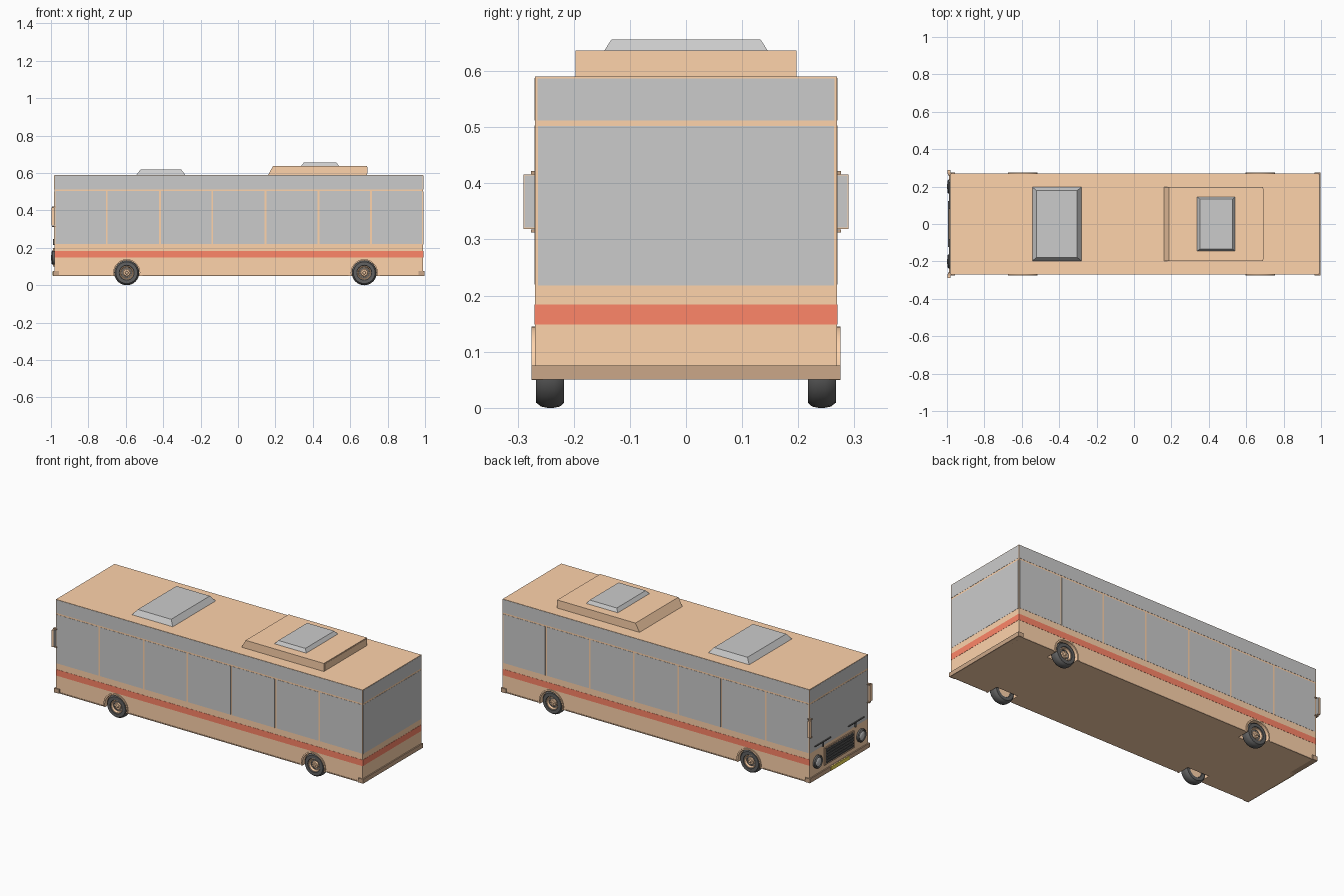
import bpy, bmesh, math

if "Cube" in bpy.data.objects:
    bpy.data.objects.remove(bpy.data.objects["Cube"])

def material(name, r, g, b):
    m = bpy.data.materials.new(name)
    m.diffuse_color = (r, g, b, 1)
    m.use_nodes = True
    m.node_tree.nodes["Principled BSDF"].inputs["Base Color"].default_value = m.diffuse_color
    return m

ORANGE = material("orange_paint", 1, .655, .41)
RED = material("red_paint", 1, .24, .14)
BROWN = material("brown_trim", .6, .39, .25)
BLACK = material("black_rubber", .12, .12, .12)
YELLOW = material("yellow_plate", .9, .75, .1)

def finish(name, bm, mat=None):
    bmesh.ops.remove_doubles(bm, verts=bm.verts, dist=1e-5)
    bmesh.ops.recalc_face_normals(bm, faces=bm.faces)
    me = bpy.data.meshes.new(name)
    bm.to_mesh(me)
    bm.free()
    ob = bpy.data.objects.new(name, me)
    bpy.context.collection.objects.link(ob)
    if mat:
        me.materials.append(mat)
    return ob

def block(name, x, y, z, mat=None, top_x=None, top_y=None):
    """Box from ranges; optional smaller ranges for the top make it taper."""
    bm = bmesh.new()
    v = []
    for (xa, xb), (ya, yb), zz in ((x, y, z[0]), (top_x or x, top_y or y, z[1])):
        v += [bm.verts.new(p) for p in ((xa, ya, zz), (xb, ya, zz), (xb, yb, zz), (xa, yb, zz))]
    for f in ((3, 2, 1, 0), (4, 5, 6, 7), (0, 1, 5, 4), (1, 2, 6, 5), (2, 3, 7, 6), (3, 0, 4, 7)):
        bm.faces.new([v[i] for i in f])
    return finish(name, bm, mat)

def side_range(s, a, b):
    return tuple(sorted((s * a, s * b)))

def lathe(name, profile, centre, axis, sign, mat=None, n=24, start=0, end=360, closed=False):
    """Spin (radius, depth) points about the x or y axis."""
    bm = bmesh.new()
    full = end - start == 360
    prof = profile + profile[:1] if closed else profile
    rings = []
    for i in range(n + 1):
        a = math.radians(start + (end - start) * i / n)
        ring = []
        for r, d in prof:
            c, s = r * math.cos(a), r * math.sin(a)
            off = (sign * d, c, s) if axis == "x" else (c, sign * d, s)
            ring.append(bm.verts.new([p + o for p, o in zip(centre, off)]))
        rings.append(ring)
    for a, b in zip(rings, rings[1:]):
        for j in range(len(prof) - 1):
            bm.faces.new((a[j], a[j + 1], b[j + 1], b[j]))
    if not full:
        for ring in (rings[0], rings[-1]):
            bm.faces.new(ring[:-1])
    ob = finish(name, bm, mat)
    bpy.context.view_layer.objects.active = ob
    bpy.ops.object.select_all(action='DESELECT')
    ob.select_set(True)
    bpy.ops.object.shade_smooth_by_angle(angle=math.radians(30))
    return ob

X0, X1, W = -.982, .99, .269
SIDES = ((-1, "right"), (1, "left"))
WHEELS = ((-.595, "front"), (.675, "rear"))
HUB_Z = .067

# Body shell with wheel wells cut out
body = block("body", (X0, X1), (-W, W), (.05, .59), ORANGE)
for wx, _ in WHEELS:
    for s, _ in SIDES:
        cut = lathe("well_cutter", [(0, .2), (.072, .2), (.072, .3), (0, .3)],
                    (wx, 0, HUB_Z), "y", s, ORANGE)
        cut.hide_render = True
        mod = body.modifiers.new("well", 'BOOLEAN')
        mod.operation, mod.object = 'DIFFERENCE', cut
        bpy.context.view_layer.objects.active = body
        bpy.ops.object.modifier_apply(modifier=mod.name)
        bpy.data.objects.remove(cut)

# Side windows, upper glass band and red stripe
posts = [X0, -.702, -.417, -.138, .147, .43, .711, X1]
for s, side in SIDES:
    y = side_range(s, W - .004, W + .001)
    for i, (a, b) in enumerate(zip(posts, posts[1:])):
        block(f"{side}_window_{i + 1}", (a + .005, b - .005), y, (.22, .503))
    block(f"{side}_upper_glass", (X0 + .003, X1 - .003), y, (.512, .588))
    block(f"{side}_stripe", (X0, X1), y, (.148, .184), RED)
    block(f"{side}_skirt_edge", (X0, wx_a := -.68), side_range(s, W - .004, W + .002), (.05, .056), BROWN)
    block(f"{side}_skirt_middle", (-.51, .59), side_range(s, W - .004, W + .002), (.05, .056), BROWN)
    block(f"{side}_skirt_rear", (.76, X1), side_range(s, W - .004, W + .002), (.05, .056), BROWN)

# End glass, rear stripe and bumpers
for x, end, d in ((X0, "front", -1), (X1, "rear", 1)):
    xr = tuple(sorted((x - d * .004, x + d * .001)))
    block(f"{end}_windscreen", xr, (-.264, .264), (.218, .502))
    block(f"{end}_upper_glass", xr, (-.265, .265), (.512, .587))
    bumper = tuple(sorted((x - d * .025, x + d * .007)))
    block(f"{end}_bumper", bumper, (-.275, .275), (.05, .075), BROWN)
block("rear_stripe", (X1 - .004, X1 + .001), (-W, W), (.148, .184), RED)

# Wheels and arches
tyre = [(.04, .217), (.058, .217), (.065, .225), (.067, .235), (.067, .248),
        (.065, .258), (.058, .267), (.04, .267), (.037, .262), (.037, .222)]
rim = [(0, .222), (.038, .222), (.038, .263), (.034, .263), (.03, .252), (.02, .252),
       (.017, .258), (.009, .258), (.007, .266), (0, .266)]
for wx, end in WHEELS:
    for s, side in SIDES:
        c = (wx, 0, HUB_Z)
        lathe(f"{end}_{side}_tyre", tyre, c, "y", s, BLACK, closed=True)
        lathe(f"{end}_{side}_rim", rim, c, "y", s, ORANGE)
        lathe(f"{end}_{side}_rim_groove", [(.022, .2515), (.028, .2515), (.028, .2535), (.022, .2535)],
              c, "y", s, BLACK, closed=True)
        lathe(f"{end}_{side}_wheel_arch", [(.07, .255), (.078, .255), (.078, .275), (.07, .275)],
              c, "y", s, ORANGE, 16, -13, 193, True)

# Roof hatch, air unit and its panel
block("front_roof_hatch", (-.545, -.28), (-.198, .198), (.588, .62), None, (-.52, -.305), (-.178, .178))
block("air_unit", (.16, .69), (-.197, .197), (.588, .637), ORANGE, (.187, .69))
block("air_unit_rear_panel", (.685, .692), (-.191, .191), (.597, .632), ORANGE)
block("air_unit_hatch", (.336, .541), (-.146, .146), (.636, .656), None, (.352, .526), (-.133, .133))

# Grille with slats, plate
block("grille_frame", (-.988, X0 + .004), (-.135, .135), (.1, .2), BROWN)
block("grille_panel", (-.989, X0), (-.125, .125), (.107, .193), BLACK)
for i in range(5):
    z = .114 + i * .016
    block(f"grille_slat_{i + 1}", (-.994, X0), (-.122, .122), (z, z + .007), BLACK)
block("number_plate", (-.993, -.985), (-.085, .085), (.052, .074), YELLOW)

# Headlights, wipers and mirrors
for s, side in SIDES:
    c = (X0, s * .2, .147)
    lathe(f"{side}_headlight_ring", [(.026, 0), (.037, 0), (.037, .01), (.032, .016), (.026, .012)],
          c, "x", -1, BLACK, closed=True)
    lathe(f"{side}_headlight", [(0, 0), (.028, 0), (.028, .01), (.022, .014), (.012, .017), (0, .018)],
          c, "x", -1)
    block(f"{side}_wiper_blade", (-.99, -.984), side_range(s, .08, .225), (.241, .246), BLACK)
    block(f"{side}_wiper_arm", (-.99, -.981), side_range(s, .145, .152), (.215, .243), BLACK)
    block(f"{side}_mirror", (-.996, -.984), side_range(s, .268, .29), (.319, .416), ORANGE)
    block(f"{side}_mirror_glass", (-.985, -.982), side_range(s, .27, .288), (.321, .414))
    for z, level in ((.312, "lower"), (.416, "upper")):
        block(f"{side}_mirror_{level}_arm", (-.995, -.974), side_range(s, .26, .276), (z, z + .006), BROWN)
